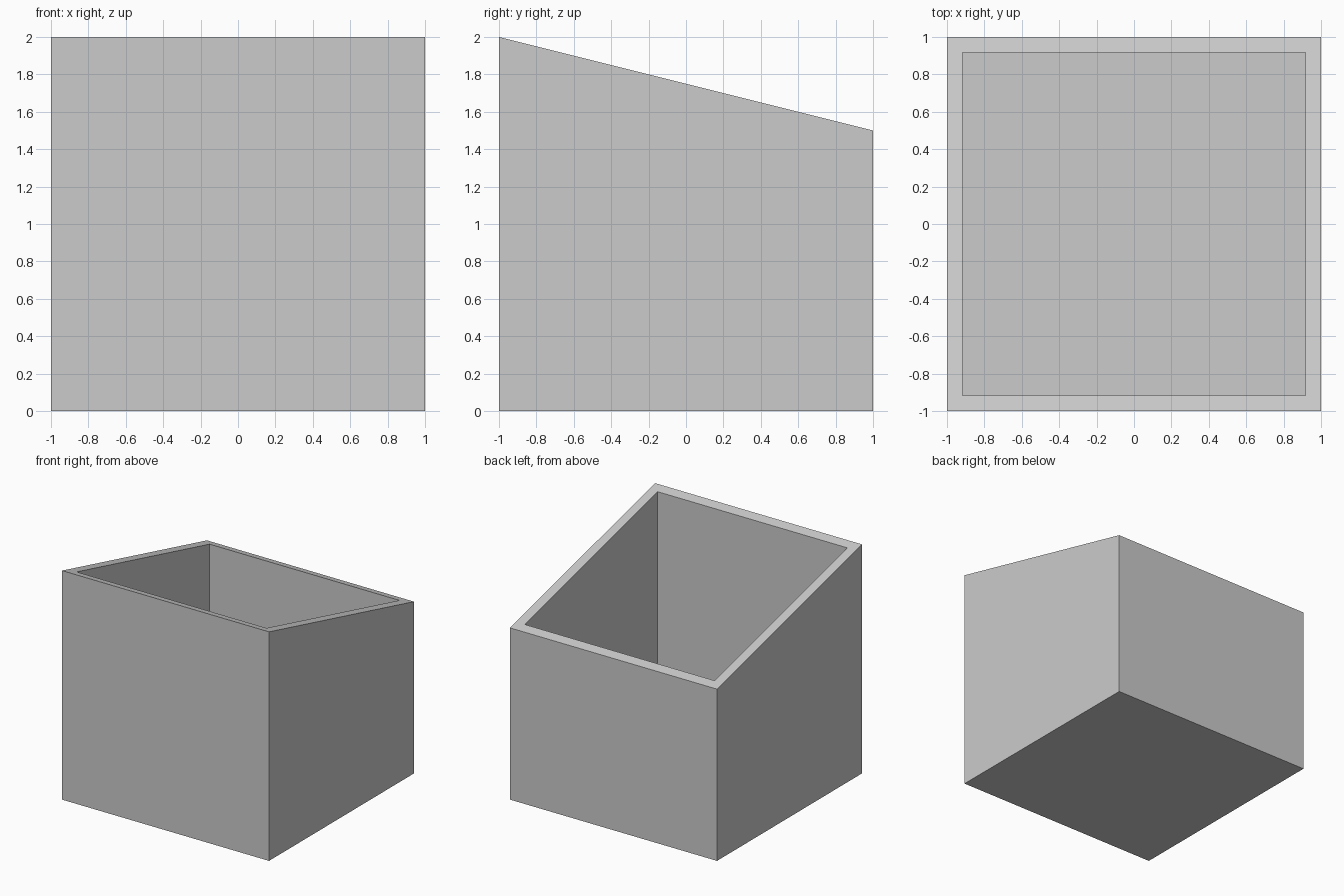
import bpy
import bmesh

default_cube = bpy.data.objects.get("Cube")
if default_cube:
    bpy.data.objects.remove(default_cube, do_unlink=True)

WALL = 0.083
FLOOR = 0.083


def rim_height(y):
    """Sloped rim, high at the front and low at the back."""
    return 1.75 - 0.25 * y


# Single grey material
grey = bpy.data.materials.new("light grey")
grey.use_nodes = True
grey.diffuse_color = (0.6, 0.6, 0.6, 1)
grey.node_tree.nodes["Principled BSDF"].inputs["Base Color"].default_value = grey.diffuse_color

bm = bmesh.new()


def ring(half, height):
    corners = ((-half, -half), (half, -half), (half, half), (-half, half))
    return [bm.verts.new((x, y, height(y))) for x, y in corners]


# Loops run up the outside, over the rim and down the inside
inner = 1 - WALL
loops = [
    ring(1, lambda y: 0),
    ring(1, rim_height),
    ring(inner, rim_height),
    ring(inner, lambda y: FLOOR),
]
for low, high in zip(loops, loops[1:]):
    for i in range(4):
        j = (i + 1) % 4
        bm.faces.new((low[i], low[j], high[j], high[i]))

# Underside and inner floor
bm.faces.new(reversed(loops[0]))
bm.faces.new(loops[-1])
bmesh.ops.recalc_face_normals(bm, faces=bm.faces)

mesh = bpy.data.meshes.new("open_box")
bm.to_mesh(mesh)
bm.free()
mesh.materials.append(grey)
box = bpy.data.objects.new("open_box", mesh)
bpy.context.collection.objects.link(box)
